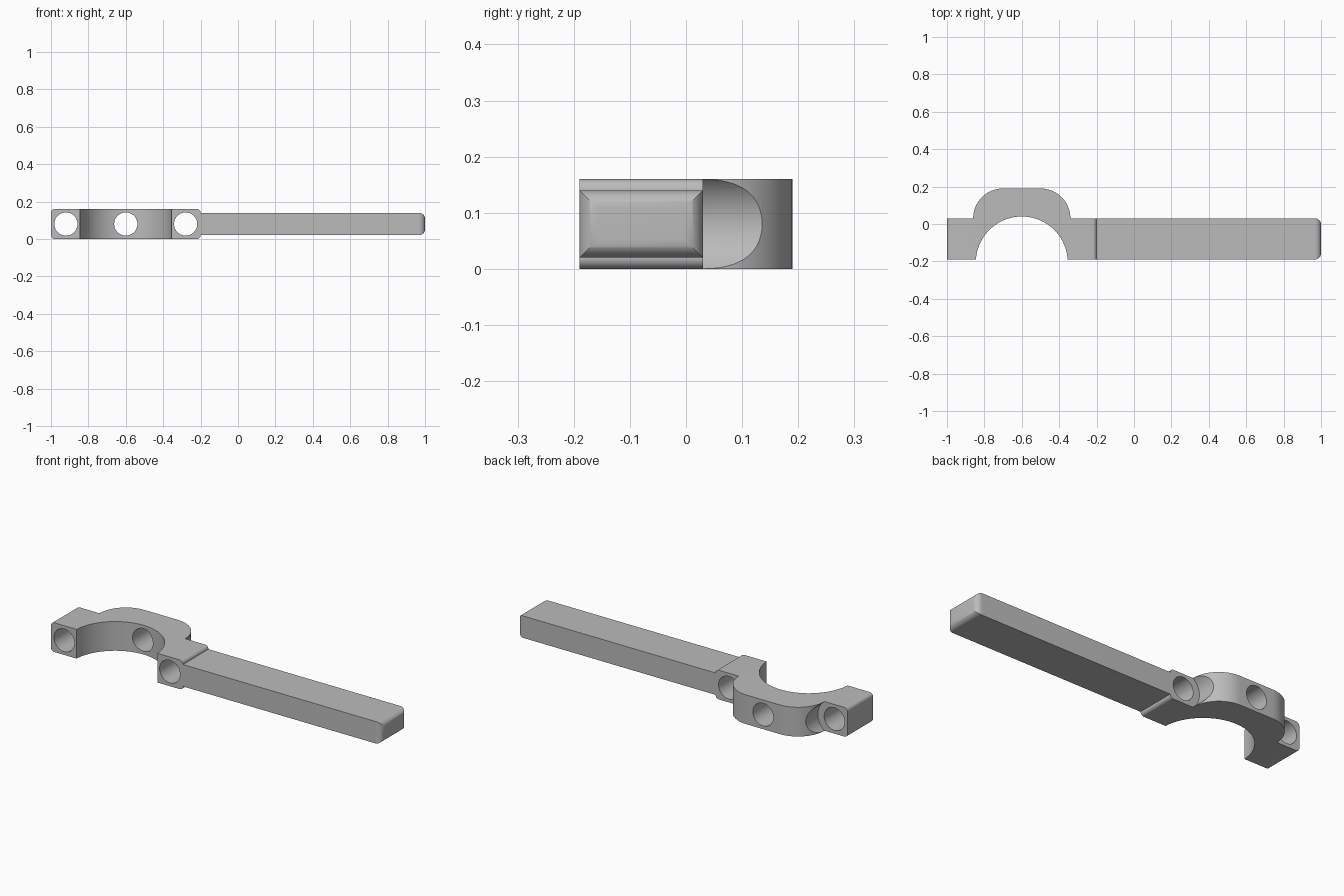
import bpy, bmesh
from math import sin, cos, pi, radians, asin

cube = bpy.data.objects.get("Cube")
if cube:
    bpy.data.objects.remove(cube, do_unlink=True)

grey = bpy.data.materials.new("plain_grey")
grey.use_nodes = True
GREY = (0.5, 0.5, 0.5, 1)
grey.diffuse_color = GREY
grey.node_tree.nodes["Principled BSDF"].inputs["Base Color"].default_value = GREY

FRONT, BACK, TOP = -0.19, 0.03, 0.16   # shared depth and clamp height
MID_X, MID_Z = -0.6, 0.08              # centre of the clamp


def make_object(name, bm):
    bmesh.ops.recalc_face_normals(bm, faces=bm.faces)
    mesh = bpy.data.meshes.new(name)
    bm.to_mesh(mesh)
    bm.free()
    mesh.materials.append(grey)
    obj = bpy.data.objects.new(name, mesh)
    bpy.context.collection.objects.link(obj)
    return obj


def arc(cx, cy, r, a0, a1, n):
    steps = [a0 + (a1 - a0) * i / n for i in range(n + 1)]
    return [(cx + r * cos(a), cy + r * sin(a)) for a in steps]


def smooth(obj):
    bpy.ops.object.select_all(action="DESELECT")
    obj.select_set(True)
    bpy.context.view_layer.objects.active = obj
    bpy.ops.object.shade_smooth_by_angle(angle=radians(30))


def cut(obj, x, r, y0, y1):
    """Bore a round hole along y."""
    bm = bmesh.new()
    ring = [bm.verts.new((px, y0, pz)) for px, pz in arc(x, MID_Z, r, 0, 2 * pi, 64)[:-1]]
    face = bm.faces.new(ring)
    ext = bmesh.ops.extrude_face_region(bm, geom=[face])["geom"]
    for v in ext:
        if isinstance(v, bmesh.types.BMVert):
            v.co.y = y1
    cutter = make_object("bore_cutter", bm)
    cutter.hide_render = True
    mod = obj.modifiers.new("bore", "BOOLEAN")
    mod.operation, mod.solver, mod.object = "DIFFERENCE", "EXACT", cutter
    bpy.context.view_layer.objects.active = obj
    bpy.ops.object.modifier_apply(modifier=mod.name)
    bpy.data.objects.remove(cutter, do_unlink=True)


# Clamp half: flanges, domed back and round saddle, as one outline
saddle_r, saddle_y = 0.2455, -0.2055
a = asin((FRONT - saddle_y) / saddle_r)
round_r = BACK + TOP - 0.03
outline = [(-1, BACK), (-1, FRONT)]
outline += arc(MID_X, saddle_y, saddle_r, pi - a, a, 64)
outline += [(-0.2, FRONT), (-0.2, BACK)]
outline += arc(MID_X + 0.1, BACK, round_r, 0, pi / 2, 24)
outline += arc(MID_X - 0.1, BACK, round_r, pi / 2, pi, 24)

bm = bmesh.new()
base = bm.faces.new([bm.verts.new((x, y, 0)) for x, y in outline])
ext = bmesh.ops.extrude_face_region(bm, geom=[base])["geom"]
bmesh.ops.translate(bm, vec=(0, 0, TOP), verts=[v for v in ext if isinstance(v, bmesh.types.BMVert)])
# Round the flange ends
ends = [e for e in bm.edges
        if abs(e.verts[0].co.z - e.verts[1].co.z) < 1e-5
        and any(all(abs(v.co.x - x) < 1e-5 for v in e.verts) for x in (-1, -0.2))]
bmesh.ops.bevel(bm, geom=ends, offset=0.02, segments=8, profile=0.5, affect="EDGES")
clamp = make_object("clamp_half", bm)

# Bolt holes, with head clearance behind the flanges
for x in (MID_X - 0.32, MID_X, MID_X + 0.32):
    cut(clamp, x, 0.062, -0.5, 0.5)
for x in (MID_X - 0.32, MID_X + 0.32):
    cut(clamp, x, 0.1, BACK + 0.0005, 0.5)
smooth(clamp)

# Handle bar: rectangular rings lofted along x, with a rounded, mitred tip
TIP = 0.033
rings = [(-0.2, 0)] + [(1 - TIP + TIP * sin(t), TIP * (1 - cos(t)))
                       for t in [i * pi / 24 for i in range(13)]]
bm = bmesh.new()
loops = []
for x, d in rings:
    y0, y1, z0, z1 = FRONT + d, BACK - d, 0.02 + d, 0.14 - d
    loops.append([bm.verts.new((x, y, z)) for y, z in ((y0, z0), (y1, z0), (y1, z1), (y0, z1))])
for p, q in zip(loops, loops[1:]):
    for i in range(4):
        j = (i + 1) % 4
        bm.faces.new((p[i], p[j], q[j], q[i]))
bm.faces.new(loops[0])
bm.faces.new(loops[-1])
smooth(make_object("handle_bar", bm))
